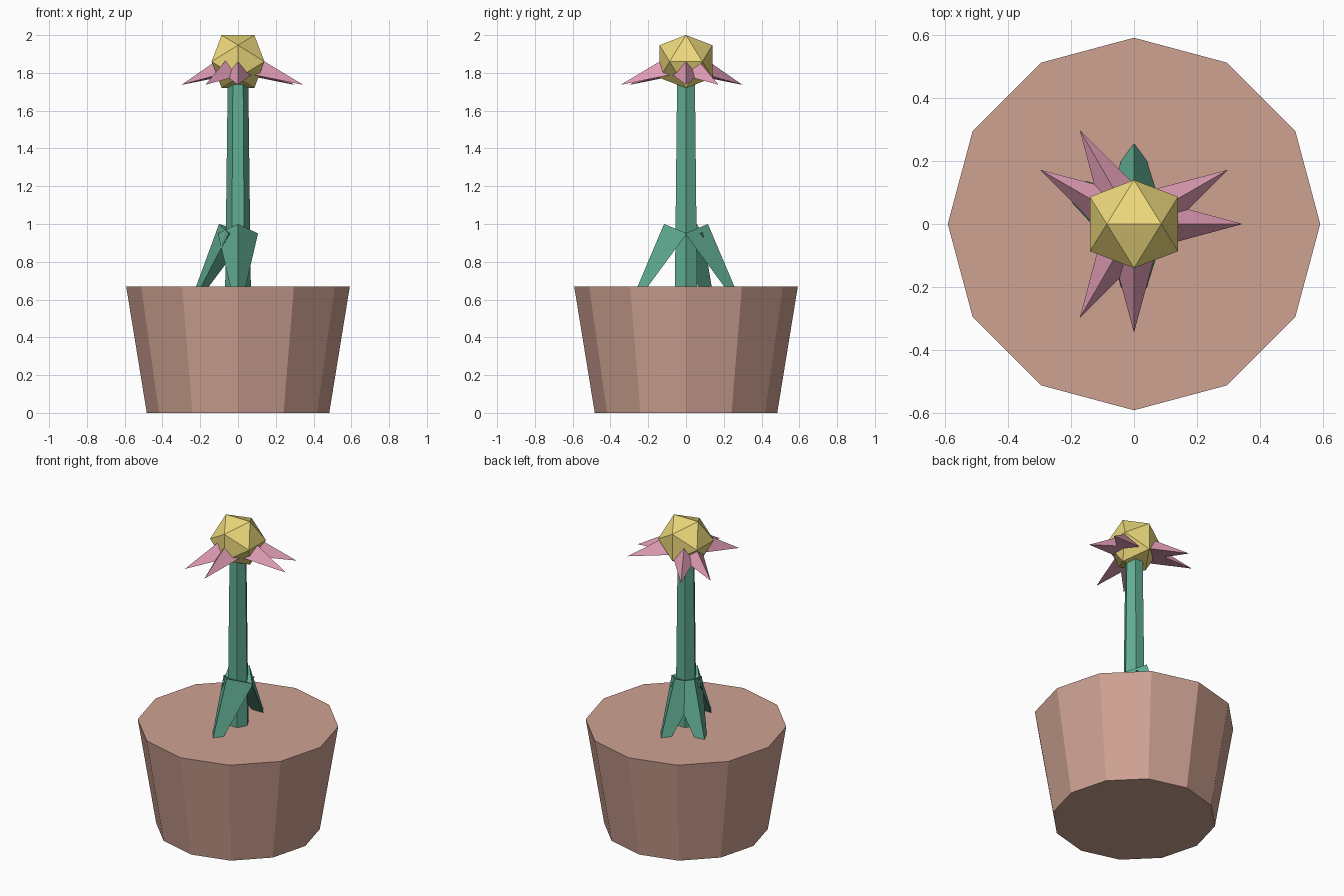
import bpy, bmesh
from math import sin, cos, radians, sqrt

if "Cube" in bpy.data.objects:
    bpy.data.objects.remove(bpy.data.objects["Cube"])


def material(name, rgb):
    m = bpy.data.materials.new(name)
    m.diffuse_color = (*rgb, 1)
    m.use_nodes = True
    m.node_tree.nodes["Principled BSDF"].inputs["Base Color"].default_value = m.diffuse_color
    return m


def add(name, bm, mat):
    bmesh.ops.recalc_face_normals(bm, faces=bm.faces)
    me = bpy.data.meshes.new(name)
    bm.to_mesh(me)
    bm.free()
    me.materials.append(mat)
    ob = bpy.data.objects.new(name, me)
    bpy.context.collection.objects.link(ob)
    return ob


def frustum(name, sides, r0, z0, r1, z1, mat):
    bm = bmesh.new()
    rings = []
    for r, z in ((r0, z0), (r1, z1)):
        rings.append([bm.verts.new((r * cos(radians(360 * i / sides)),
                                    r * sin(radians(360 * i / sides)), z))
                      for i in range(sides)])
    low, high = rings
    bm.faces.new(low[::-1])
    bm.faces.new(high)
    for i in range(sides):
        j = (i + 1) % sides
        bm.faces.new((low[i], low[j], high[j], high[i]))
    return add(name, bm, mat)


def blade(name, azimuth, tip, ridge, side, width, mat):
    """Ridged three-sided spike; tip, ridge and side are (radius, z)."""
    c, s = cos(radians(azimuth)), sin(radians(azimuth))
    bm = bmesh.new()
    t, a, b, d = [bm.verts.new((r * c - w * s, r * s + w * c, z))
                  for (r, z), w in ((tip, 0), (ridge, 0), (side, width), (side, -width))]
    for f in ((t, a, b), (t, d, a), (t, b, d), (a, d, b)):
        bm.faces.new(f)
    return add(name, bm, mat)


clay = material("clay", (0.62, 0.36, 0.29))
green = material("green", (0.12, 0.42, 0.29))
yellow = material("yellow", (0.84, 0.69, 0.20))
pink = material("pink", (0.76, 0.34, 0.47))

# Pot and stem
frustum("pot", 12, 0.483, 0, 0.592, 0.67, clay)
frustum("stem", 6, 0.07, 0.5, 0.054, 1.8, green)

# Drooping leaves, tips buried in the pot
for i, az in enumerate((90, 150, 270)):
    blade(f"leaf_{i + 1}", az, (0.33, 0.495), (0.116, 1.0), (-0.005, 0.95), 0.106, green)

# Petals in three pairs
for i, az in enumerate((0, 30, 120, 150, 240, 270)):
    blade(f"petal_{i + 1}", az, (0.345, 1.737), (0.08, 1.896), (0.05, 1.796), 0.08, pink)

# Flower centre: icosahedron with an edge on top
bm = bmesh.new()
q = 0.14
p = q * 2 / (1 + sqrt(5))
for u in (-p, p):
    for v in (-q, q):
        for x, y, z in ((u, 0, v), (v, u, 0), (0, v, u)):
            bm.verts.new((x, y, z + 1.86))
bmesh.ops.convex_hull(bm, input=bm.verts)
add("flower_centre", bm, yellow)
